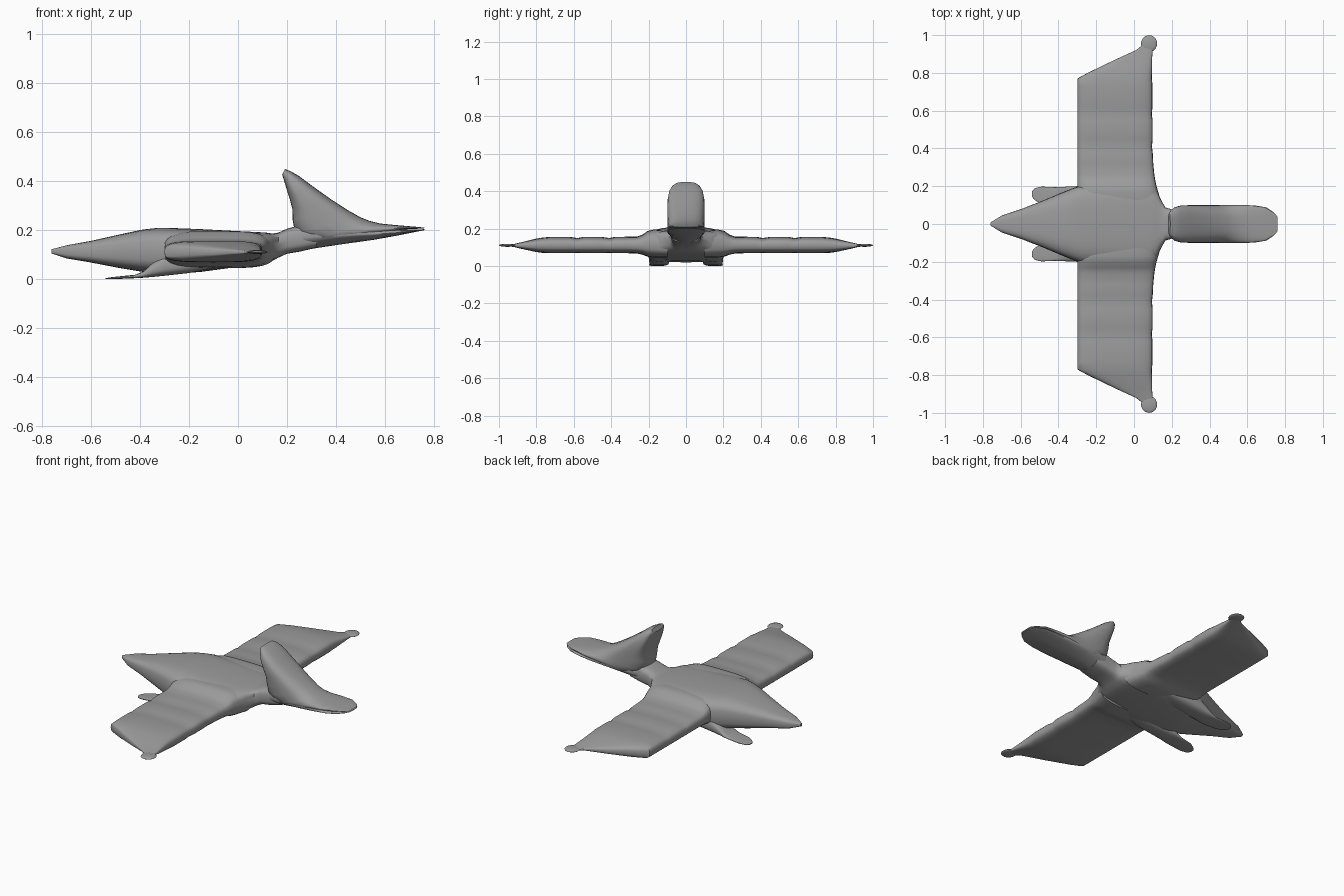
import bpy, bmesh, math
from mathutils import Vector

grey = bpy.data.materials.new("stone grey")
grey.diffuse_color = (0.33, 0.33, 0.33, 1)


def finish(name, bm):
    bmesh.ops.recalc_face_normals(bm, faces=bm.faces)
    me = bpy.data.meshes.new(name)
    bm.to_mesh(me)
    bm.free()
    me.materials.append(grey)
    ob = bpy.data.objects.new(name, me)
    bpy.context.collection.objects.link(ob)
    bpy.ops.object.select_all(action='DESELECT')
    ob.select_set(True)
    bpy.context.view_layer.objects.active = ob
    bpy.ops.object.shade_smooth_by_angle(angle=math.radians(45))
    return ob


def loft(name, sections, power=2.0, low_power=None, n=28):
    """Skin rounded rings; each section is (centre, half-width vector, half-height vector)."""
    bm = bmesh.new()
    rings = []
    for c, u, v in sections:
        ring = []
        for i in range(n):
            a = 2 * math.pi * i / n
            p = power if math.sin(a) >= 0 or low_power is None else low_power
            s = [math.copysign(abs(t) ** (2 / p), t) for t in (math.cos(a), math.sin(a))]
            ring.append(bm.verts.new(Vector(c) + Vector(u) * s[0] + Vector(v) * s[1]))
        rings.append(ring)
    for r, q in zip(rings, rings[1:]):
        for i in range(n):
            j = (i + 1) % n
            bm.faces.new((r[i], r[j], q[j], q[i]))
    bm.faces.new(rings[0])
    bm.faces.new(rings[-1])
    return finish(name, bm)


def along_x(x, y, w, z0, z1):
    return (x, y, (z0 + z1) / 2), (0, w, 0), (0, 0, (z1 - z0) / 2)


def along_y(y, x0, x1, z0, z1):
    return ((x0 + x1) / 2, y, (z0 + z1) / 2), ((x1 - x0) / 2, 0, 0), (0, 0, (z1 - z0) / 2)


def slanted(top, low, w):
    a, b = Vector((top[0], 0, top[1])), Vector((low[0], 0, low[1]))
    return (a + b) / 2, (0, w, 0), (a - b) / 2


# Body with pointed tail and short neck: x, half width, bottom, top
body = [(-.76, .008, .105, .122), (-.70, .045, .085, .138), (-.60, .078, .068, .156),
        (-.48, .125, .045, .183), (-.39, .163, .030, .202), (-.33, .187, .020, .209),
        (-.28, .205, .020, .209), (-.15, .212, .030, .204), (.0, .212, .050, .196),
        (.08, .207, .062, .192), (.115, .185, .068, .190), (.14, .135, .075, .186),
        (.165, .088, .088, .190), (.20, .078, .104, .206), (.25, .08, .112, .22),
        (.32, .075, .128, .22)]
loft("body", [along_x(x, 0, w, a, b) for x, w, a, b in body], 3.4)

# Head: slanted rings swing from the crest tip down to the upper beak
head = [((.192, .449), (.180, .425), .055), ((.215, .440), (.186, .408), .074),
        ((.25, .420), (.197, .370), .090), ((.30, .382), (.21, .33), .098),
        ((.38, .325), (.222, .285), .1), ((.45, .280), (.222, .245), .1),
        ((.50, .252), (.232, .19), .1), ((.535, .238), (.30, .15), .1),
        ((.58, .227), (.42, .165), .1), ((.64, .221), (.57, .186), .1),
        ((.70, .216), (.68, .203), .09), ((.745, .212), (.738, .206), .06),
        ((.76, .210), (.757, .207), .04)]
loft("head_crest_and_upper_beak", [slanted(*h) for h in head], 2.8)

# Lower jaw, keeled underneath
jaw = [(.24, .075, .112, .22), (.32, .09, .127, .22), (.42, .098, .142, .215),
       (.55, .1, .160, .205), (.64, .098, .176, .202), (.70, .088, .188, .202),
       (.74, .062, .196, .203), (.76, .035, .200, .204)]
loft("lower_jaw", [along_x(x, 0, w, a, b) for x, w, a, b in jaw], 3.4, 1.7)

# Wings with blended root, soft ribs and a swept tip: y, back x, front x, bottom, top
wing = [(.10, -.30, .15, .045, .190), (.17, -.30, .128, .045, .196), (.205, -.30, .118, .050, .188),
        (.23, -.30, .113, .060, .170), (.26, -.30, .108, .067, .158), (.32, -.30, .102, .069, .157),
        (.38, -.30, .099, .069, .156), (.41, -.30, .095, .070, .150), (.45, -.30, .099, .069, .156),
        (.55, -.30, .099, .069, .156), (.58, -.30, .094, .070, .150), (.62, -.30, .098, .069, .156),
        (.73, -.30, .098, .069, .156), (.77, -.30, .095, .071, .152), (.80, -.245, .095, .075, .147),
        (.87, -.10, .096, .090, .130), (.92, .01, .098, .102, .118), (.955, .055, .1, .107, .114)]
for side, s in (("left", 1), ("right", -1)):
    loft(side + "_wing", [along_y(s * y, *r) for y, *r in wing], 3.6)

    # Small flat claw pad at the wing tip
    bm = bmesh.new()
    bmesh.ops.create_uvsphere(bm, u_segments=14, v_segments=8, radius=1)
    bmesh.ops.scale(bm, vec=(.043, .045, .008), verts=bm.verts)
    bmesh.ops.translate(bm, vec=(.08, s * .955, .111), verts=bm.verts)
    finish(side + "_wing_claw", bm)

    # Trailing leg and flat foot
    leg = [(-.54, .158, .014, 0, .004), (-.525, .158, .032, 0, .007), (-.49, .152, .046, .001, .011),
           (-.42, .145, .05, .004, .018), (-.385, .143, .053, .006, .032), (-.35, .143, .055, .009, .065),
           (-.30, .143, .057, .014, .10), (-.20, .143, .057, .025, .12), (-.10, .14, .05, .045, .11)]
    loft(side + "_leg", [along_x(x, s * y, w, a, b) for x, y, w, a, b in leg], 3)
